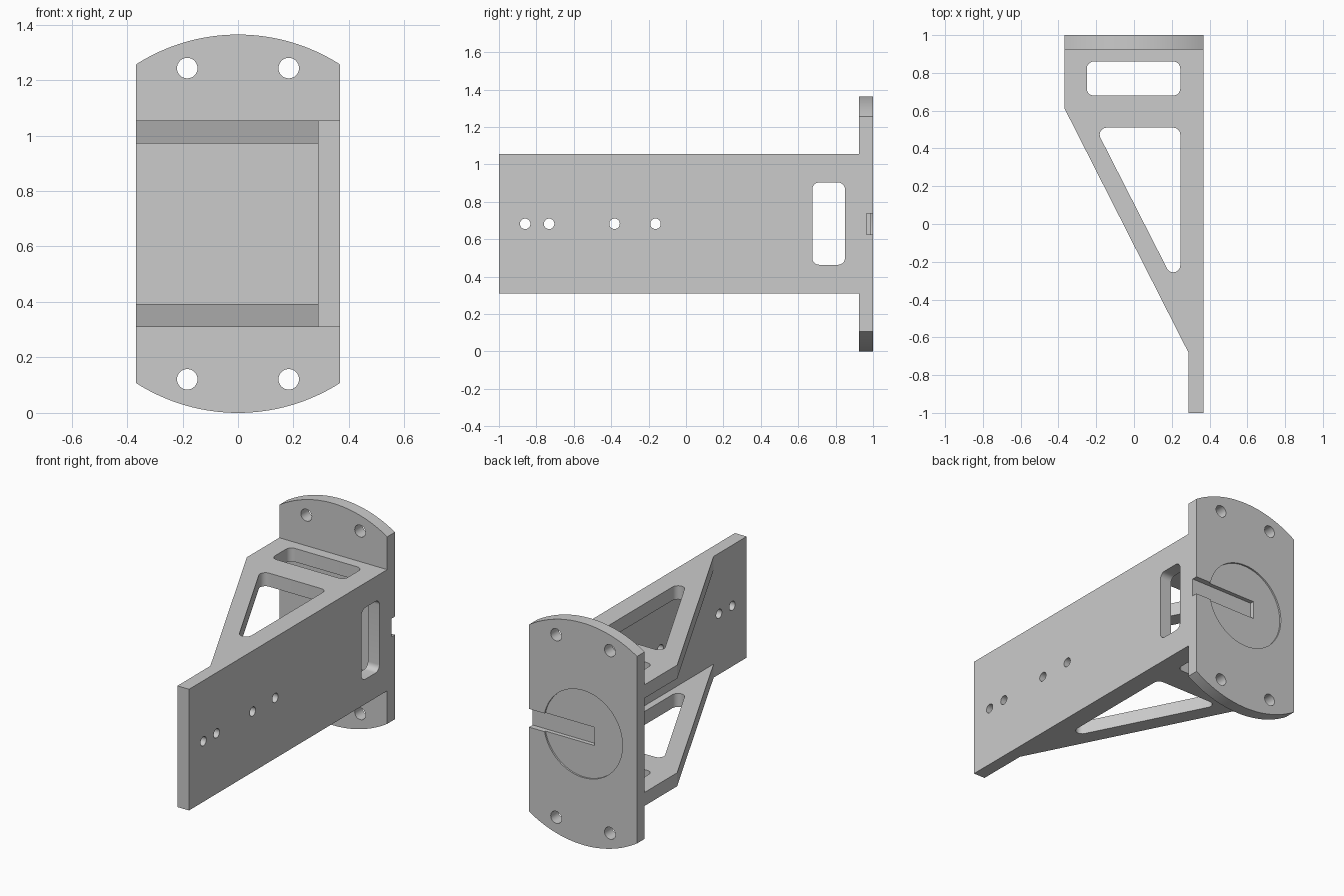
import bpy, bmesh, math
from mathutils import Vector

if "Cube" in bpy.data.objects:
    bpy.data.objects.remove(bpy.data.objects["Cube"])

W, R = 0.367, 0.682          # half width, flange disc radius (also mid height)

grey = bpy.data.materials.new("plain_grey")
grey.diffuse_color = (0.6, 0.6, 0.6, 1)
grey.use_nodes = True
grey.node_tree.nodes["Principled BSDF"].inputs["Base Color"].default_value = grey.diffuse_color


def prism(name, pts, axis, lo, hi):
    """Extrude a 2D outline along an axis; x uses (y,z), y uses (x,z), z uses (x,y)."""
    def place(p, d):
        return {"x": (d, p[0], p[1]), "y": (p[0], d, p[1]), "z": (p[0], p[1], d)}[axis]
    bm = bmesh.new()
    a = [bm.verts.new(place(p, lo)) for p in pts]
    b = [bm.verts.new(place(p, hi)) for p in pts]
    bm.faces.new(a)
    bm.faces.new(b)
    n = len(pts)
    for i in range(n):
        j = (i + 1) % n
        bm.faces.new((a[i], a[j], b[j], b[i]))
    bmesh.ops.recalc_face_normals(bm, faces=bm.faces)
    me = bpy.data.meshes.new(name)
    bm.to_mesh(me)
    bm.free()
    me.materials.append(grey)
    ob = bpy.data.objects.new(name, me)
    bpy.context.collection.objects.link(ob)
    return ob


def boolean(target, tool, op):
    mod = target.modifiers.new(op.lower(), "BOOLEAN")
    mod.operation, mod.solver, mod.object = op, "EXACT", tool
    bpy.context.view_layer.objects.active = target
    bpy.ops.object.modifier_apply(modifier=mod.name)
    bpy.data.objects.remove(tool)


def cut(target, pts, axis, lo, hi):
    boolean(target, prism("cutter", pts, axis, lo, hi), "DIFFERENCE")


def circle(u, v, r, n=32):
    return [(u + r * math.cos(2 * math.pi * i / n), v + r * math.sin(2 * math.pi * i / n)) for i in range(n)]


def rect(u0, u1, v0, v1):
    return [(u0, v0), (u1, v0), (u1, v1), (u0, v1)]


def rounded(pts, r, seg=8):
    """Fillet every corner of a convex outline."""
    out, n = [], len(pts)
    for i in range(n):
        p = Vector(pts[i])
        a = (Vector(pts[i - 1]) - p).normalized()
        b = (Vector(pts[(i + 1) % n]) - p).normalized()
        half = a.angle(b) / 2
        c = p + (a + b).normalized() * (r / math.sin(half))
        t = r / math.tan(half)
        s, e = (p + a * t - c).normalized(), (p + b * t - c).normalized()
        out += [tuple(c + s.slerp(e, k / seg).normalized() * r) for k in range(seg + 1)]
    return out


# mounting flange: disc with flat sides, four bolt holes
ang = math.asin(W / R)
arc = [-ang + 2 * ang * i / 32 for i in range(33)]
outline = [(R * math.sin(t), R + R * math.cos(t)) for t in arc]
outline += [(-R * math.sin(t), R - R * math.cos(t)) for t in arc]
bracket = prism("mounting_bracket", outline, "y", 0.925, 1.0)
for x in (-0.183, 0.183):
    for z in (0.121, 1.243):
        cut(bracket, circle(x, z, 0.037), "y", 0.8, 1.1)

# long side plate with window and four small holes
side = prism("side_plate", rect(-1.0, 0.95, 0.31, 1.055), "x", 0.288, W)
cut(side, rounded(rect(0.675, 0.85, 0.463, 0.903), 0.037), "x", 0.2, 0.5)
for y in (-0.86, -0.732, -0.382, -0.163):
    cut(side, circle(y, R, 0.028), "x", 0.2, 0.5)
boolean(bracket, side, "UNION")

# two triangular gussets, each with a slot and a triangular opening
for z0 in (0.31, 0.972):
    z1 = z0 + 0.083
    gusset = prism("gusset", [(-W, 0.95), (-W, 0.61), (0.288, -0.68), (0.33, -0.68), (0.33, 0.95)], "z", z0, z1)
    cut(gusset, rounded(rect(-0.25, 0.245, 0.68, 0.86), 0.037), "z", z0 - 0.1, z1 + 0.1)
    cut(gusset, rounded([(-0.205, 0.51), (0.245, -0.373), (0.245, 0.51)], 0.037), "z", z0 - 0.1, z1 + 0.1)
    boolean(bracket, gusset, "UNION")

# shallow round recess and deeper key slot in the rear face
cut(bracket, circle(0, R, 0.268, 64), "y", 0.99, 1.1)
cut(bracket, rect(-0.07, 0.5, R - 0.056, R + 0.056), "y", 0.965, 1.1)

bpy.ops.object.select_all(action="DESELECT")
bracket.select_set(True)
bpy.context.view_layer.objects.active = bracket
bpy.ops.object.shade_smooth_by_angle(angle=math.radians(25))
